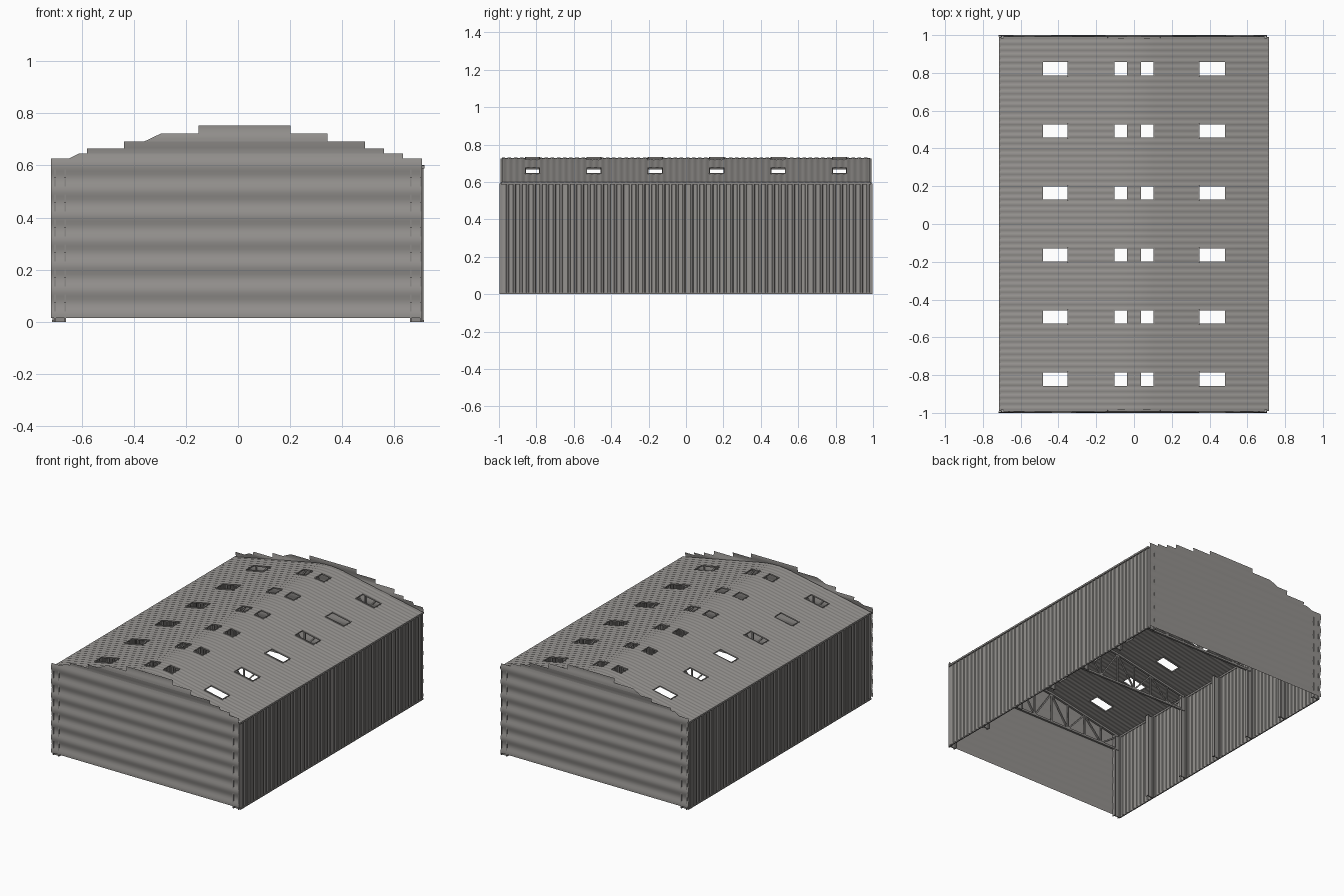
import bpy, bmesh, math
from mathutils import Vector, Matrix

if "Cube" in bpy.data.objects:
    bpy.data.objects.remove(bpy.data.objects["Cube"])


def material(name, rgb):
    m = bpy.data.materials.new(name)
    m.diffuse_color = (*rgb, 1)
    m.use_nodes = True
    m.node_tree.nodes["Principled BSDF"].inputs["Base Color"].default_value = m.diffuse_color
    return m


SHEET = material("grey sheet metal", (0.30, 0.288, 0.275))
STEEL = material("grey steel", (0.27, 0.26, 0.25))


def finish(name, bm, mat, smooth=False):
    me = bpy.data.meshes.new(name)
    bm.to_mesh(me)
    bm.free()
    me.materials.append(mat)
    ob = bpy.data.objects.new(name, me)
    bpy.context.collection.objects.link(ob)
    for p in me.polygons:
        p.use_smooth = smooth
    return ob


def beam(bm, a, b, w, h=None):
    """Square or rectangular bar from a to b."""
    a, b = Vector(a), Vector(b)
    d = b - a
    m = (Matrix.Translation((a + b) / 2) @ d.to_track_quat('Z', 'Y').to_matrix().to_4x4()
         @ Matrix.Diagonal((w, h or w, d.length, 1)))
    bmesh.ops.create_cube(bm, size=1, matrix=m)


def box(bm, x0, x1, y0, y1, z0, z1):
    m = (Matrix.Translation(((x0 + x1) / 2, (y0 + y1) / 2, (z0 + z1) / 2))
         @ Matrix.Diagonal((x1 - x0, y1 - y0, z1 - z0, 1)))
    bmesh.ops.create_cube(bm, size=1, matrix=m)


def grid(bm, rows, keep=lambda c: True):
    """Quads between equally long rows of points."""
    vs = [[bm.verts.new(p) for p in r] for r in rows]
    for r, s in zip(vs, vs[1:]):
        for i in range(len(r) - 1):
            q = (r[i], r[i + 1], s[i + 1], s[i])
            if keep(sum((v.co for v in q), Vector()) / 4):
                bm.faces.new(q)
    bmesh.ops.delete(bm, geom=[v for v in bm.verts if not v.link_faces], context='VERTS')


HALF, BAY = 0.985, 0.985 / 3
RIDGE_R = 0.12


def roof_z(x):
    x = abs(x)
    if x < RIDGE_R:
        return 0.742 - 0.2 * (x * x / (2 * RIDGE_R) + RIDGE_R / 2)
    return 0.742 - 0.2 * x


# Roof sheet with fine corrugation and four skylight openings per bay
bay_y = [(i - 2.5) * BAY for i in range(6)]
spans = [(-0.485, -0.35), (-0.105, -0.035), (0.035, 0.105), (0.345, 0.485)]
HALF_HOLE = 0.038
xs = sorted({e for s in spans for e in s} | {-0.715, -0.6, -0.22, 0, -0.07, 0.07, 0.22, 0.6, 0.715})
ys = sorted({round(-HALF + i * BAY / 40, 5) for i in range(241)}
            | {round(c + s * HALF_HOLE, 5) for c in bay_y for s in (-1, 1)})


def solid(c):
    return not (any(a < c.x < b for a, b in spans)
                and any(abs(c.y - y) < HALF_HOLE for y in bay_y))


bm = bmesh.new()
grid(bm, [[(x, y, roof_z(x) + 0.002 * math.sin(2 * math.pi * y * 10 / BAY)) for x in xs]
          for y in ys], solid)
finish("roof", bm, SHEET, True)

# Thin skylight rims
bm = bmesh.new()
for y in bay_y:
    for a, b in spans:
        za, zb = roof_z(a), roof_z(b)
        for s in (-HALF_HOLE, HALF_HOLE):
            beam(bm, (a, y + s, za), (b, y + s, zb), 0.005, 0.008)
        for x, z in ((a, za), (b, zb)):
            beam(bm, (x, y - HALF_HOLE, z), (x, y + HALF_HOLE, z), 0.005, 0.008)
finish("skylight_rims", bm, SHEET)

# End walls: wavy sheets with a stepped top (z0, z1, left at z0, left at z1, right)
bands = [(0.015, 0.627, -0.717, -0.717, 0.705),
         (0.627, 0.646, -0.648, -0.61, 0.633),
         (0.646, 0.665, -0.58, -0.58, 0.56),
         (0.665, 0.692, -0.437, -0.437, 0.487),
         (0.692, 0.723, -0.36, -0.295, 0.344),
         (0.723, 0.754, -0.152, -0.152, 0.202)]
for side, name in ((-1, "front_wall"), (1, "back_wall")):
    bm = bmesh.new()
    for z0, z1, l0, l1, r in bands:
        n = max(2, round((z1 - z0) / 0.012))
        rows = []
        for i in range(n + 1):
            t = i / n
            z = z0 + t * (z1 - z0)
            y = side * (0.996 + 0.004 * math.sin(2 * math.pi * z / 0.096))
            rows.append([(l0 + t * (l1 - l0), y, z), (r, y, z)])
        grid(bm, rows)
    bmesh.ops.remove_doubles(bm, verts=bm.verts, dist=1e-5)
    finish(name, bm, SHEET, True)

# Side walls: six ribbed panels each, with narrow gaps at the columns
for side, name in ((-1, "left_wall_panels"), (1, "right_wall_panels")):
    bm = bmesh.new()
    for c in bay_y:
        y0, width, ribs = c - BAY / 2 + 0.004, BAY - 0.008, 9
        pitch = width / ribs
        pts = []
        for i in range(ribs):
            for f, d in ((0, 0), (0.55, 0), (0.65, 0.005), (0.9, 0.005)):
                pts.append((side * (0.706 + d), y0 + (i + f) * pitch))
        pts.append((side * 0.706, y0 + width))
        grid(bm, [[(x, y, z) for x, y in pts] for z in (0.004, 0.597)])
    finish(name, bm, SHEET)

# Columns with flanges, foot plates and eave beams
lines = [(i - 3) * BAY for i in range(7)]
bm = bmesh.new()
for s in (-1, 1):
    for y in lines:
        for x in (0.702, 0.662):
            box(bm, s * x - 0.003, s * x + 0.003, y - 0.013, y + 0.013, 0, 0.592)
        box(bm, s * 0.682 - 0.02, s * 0.682 + 0.02, y - 0.003, y + 0.003, 0, 0.592)
finish("columns", bm, STEEL)

bm = bmesh.new()
for s in (-1, 1):
    box(bm, s * 0.709 - 0.006, s * 0.709 + 0.006, -0.99, 0.99, 0.588, 0.6)
    box(bm, s * 0.709 - 0.004, s * 0.709 + 0.004, -0.99, 0.99, 0, 0.008)
finish("eave_and_base_rails", bm, STEEL)

# Roof trusses on every second column line
bm = bmesh.new()
N, LOW = 10, 0.495
nodes = [-0.69 + 1.38 * i / N for i in range(N + 1)]
for y in lines[::2]:
    top = [(x, y, roof_z(x) - 0.012) for x in nodes]
    low = [(x, y, LOW) for x in nodes]
    beam(bm, low[0], low[-1], 0.014)
    for i in range(N):
        beam(bm, top[i], top[i + 1], 0.014)
        a, b = (low[i], top[i + 1]) if i % 2 else (top[i], low[i + 1])
        beam(bm, a, b, 0.009)
    for a, b in zip(low, top):
        beam(bm, a, b, 0.009)
finish("roof_trusses", bm, STEEL)
